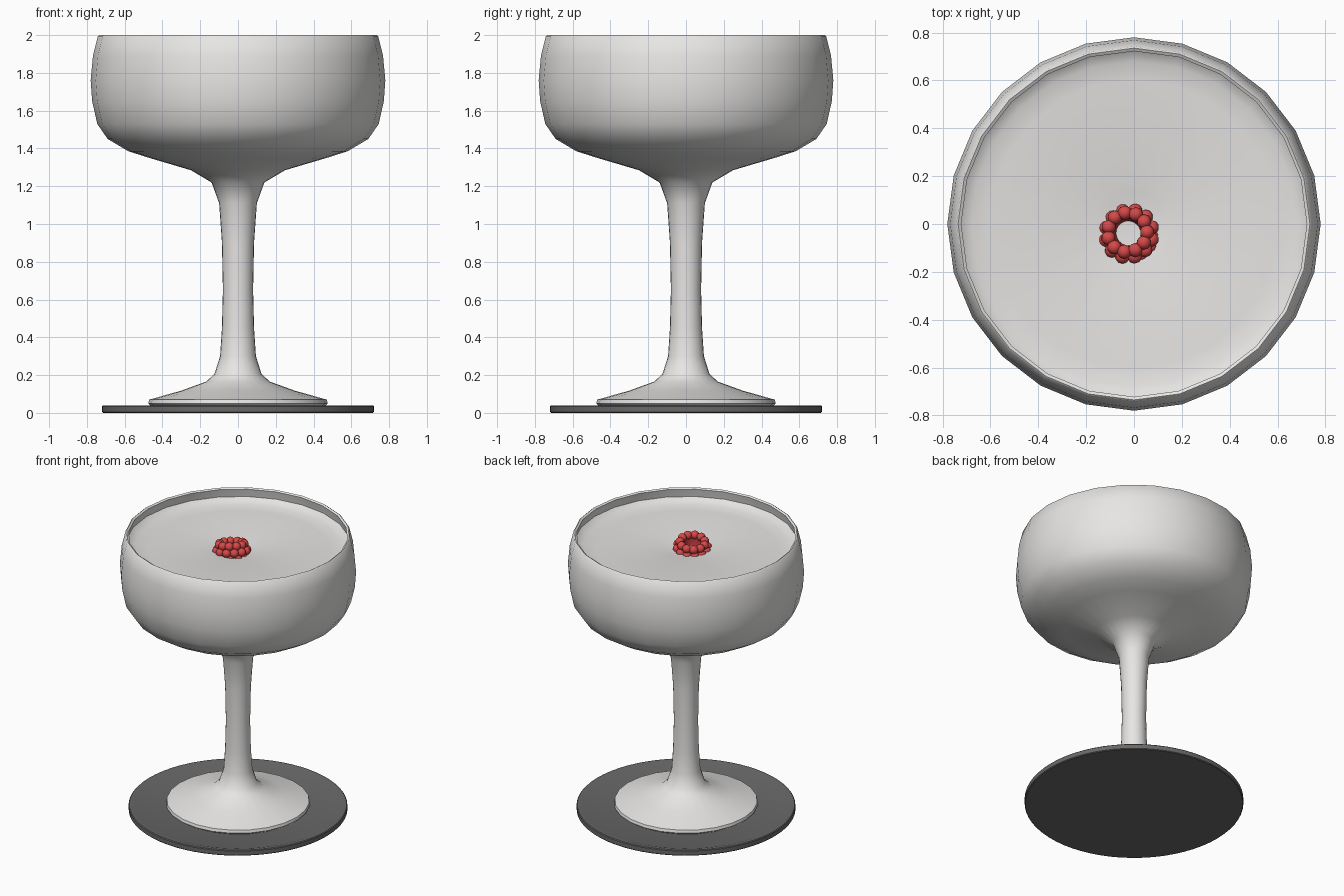
import bpy, bmesh, math
from mathutils import Matrix, Vector

if "Cube" in bpy.data.objects:
    bpy.data.objects.remove(bpy.data.objects["Cube"])


def material(name, rgb):
    m = bpy.data.materials.new(name)
    m.diffuse_color = (*rgb, 1)
    m.use_nodes = True
    m.node_tree.nodes["Principled BSDF"].inputs["Base Color"].default_value = m.diffuse_color
    return m


GLASS = material("pale grey glass", (0.8, 0.79, 0.78))
LIQUID = material("pale grey drink", (0.78, 0.77, 0.76))
SLATE = material("dark grey coaster", (0.14, 0.14, 0.14))
RED = material("raspberry red", (0.68, 0.065, 0.065))
DEEP = material("deep raspberry red", (0.5, 0.04, 0.045))


def finish(bm, name, mat, angle=40):
    bmesh.ops.recalc_face_normals(bm, faces=bm.faces[:])
    me = bpy.data.meshes.new(name)
    bm.to_mesh(me)
    bm.free()
    me.materials.append(mat)
    ob = bpy.data.objects.new(name, me)
    bpy.context.collection.objects.link(ob)
    bpy.ops.object.select_all(action='DESELECT')
    ob.select_set(True)
    bpy.context.view_layer.objects.active = ob
    bpy.ops.object.shade_smooth_by_angle(angle=math.radians(angle))
    return ob


def lathe(name, profile, mat, sides, angle=40):
    """Spin a closed (radius, height) profile that starts and ends on the axis."""
    bm = bmesh.new()
    vs = [bm.verts.new((r, 0, z)) for r, z in profile]
    edges = [bm.edges.new(p) for p in zip(vs, vs[1:])]
    bmesh.ops.spin(bm, geom=vs + edges, cent=(0, 0, 0), axis=(0, 0, 1),
                   angle=math.tau, steps=sides, use_duplicate=False)
    bmesh.ops.remove_doubles(bm, verts=bm.verts[:], dist=1e-4)
    return finish(bm, name, mat, angle)


# coaster with a shallow raised lip
lathe("coaster", [(0, 0), (0.715, 0), (0.72, 0.005), (0.72, 0.035),
                  (0.715, 0.04), (0.69, 0.04), (0.675, 0.035), (0, 0.035)],
      SLATE, 64, 30)

# coupe glass: foot, stem, bowl outside, rim, bowl inside
lathe("coupe_glass", [
    (0, 0.036), (0.46, 0.036), (0.475, 0.05), (0.47, 0.07), (0.30, 0.118),
    (0.17, 0.165), (0.125, 0.205), (0.095, 0.30), (0.085, 0.45), (0.08, 0.65),
    (0.085, 0.90), (0.10, 1.11), (0.14, 1.22), (0.25, 1.285), (0.47, 1.35),
    (0.58, 1.385), (0.69, 1.45), (0.745, 1.53), (0.772, 1.65), (0.78, 1.76),
    (0.768, 1.89), (0.742, 1.995), (0.735, 2.0), (0.722, 1.992),
    (0.745, 1.89), (0.757, 1.76), (0.748, 1.65), (0.722, 1.54), (0.67, 1.47),
    (0.56, 1.405), (0.25, 1.31), (0, 1.28)], GLASS, 24, 50)

# drink surface, climbing slightly at the glass and dipping round the berry
lathe("drink", [(0, 1.885), (0.13, 1.885), (0.17, 1.895), (0.60, 1.895),
                (0.68, 1.903), (0.72, 1.918), (0.738, 1.935)], LIQUID, 24, 60)

# raspberry: rings of beads around a hollow core, tilted towards back left
place = (Matrix.Translation((-0.02, -0.042, 1.885))
         @ Matrix.Rotation(math.radians(12), 4, Vector((-1, -1, 0))))
bm = bmesh.new()
ROWS = [(0.083, 0.052, 11, 0.030), (0.100, 0.010, 12, 0.030),
        (0.096, -0.036, 12, 0.030), (0.082, -0.080, 10, 0.029),
        (0.056, -0.116, 7, 0.029), (0.0, -0.138, 1, 0.030)]
for i, (ring, z, count, size) in enumerate(ROWS):
    for k in range(count):
        a = math.tau * (k + 0.5 * (i % 2)) / count
        spot = Matrix.Translation((ring * math.cos(a), ring * math.sin(a), z))
        bmesh.ops.create_icosphere(bm, subdivisions=2, radius=size,
                                   matrix=place @ spot)
finish(bm, "raspberry_beads", RED, 60)

core = lathe("raspberry_core", [(0, -0.12), (0.05, -0.10), (0.085, -0.04),
                                (0.09, 0.01), (0.078, 0.055), (0.066, 0.055),
                                (0.055, 0.01), (0.035, -0.04), (0, -0.06)],
             DEEP, 20, 60)
core.data.transform(place)
